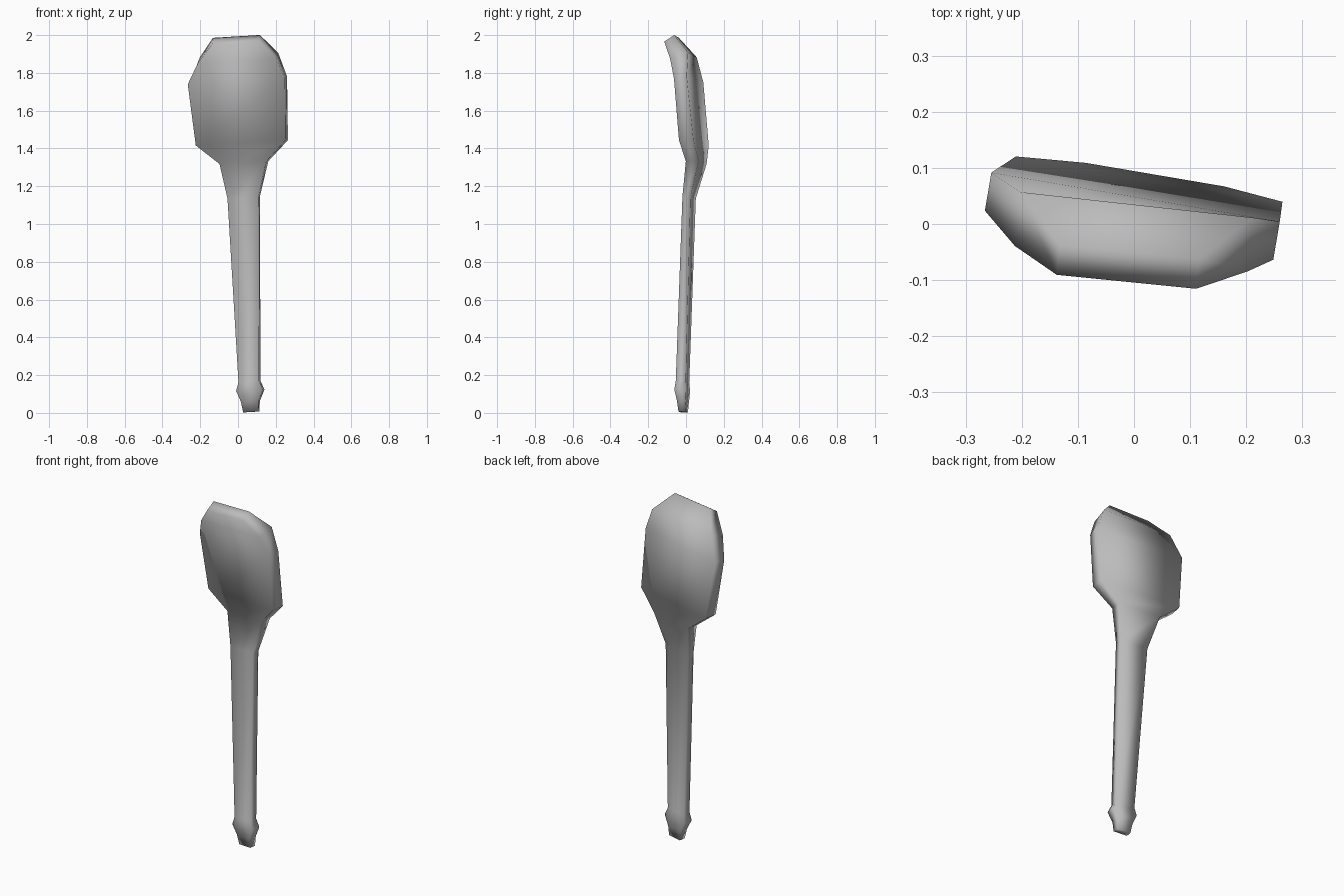
import bpy
import bmesh

cube = bpy.data.objects.get("Cube")
if cube:
    bpy.data.objects.remove(cube, do_unlink=True)

grey = bpy.data.materials.new("plain_grey")
grey.use_nodes = True
colour = (0.5, 0.5, 0.5, 1)
grey.diffuse_color = colour
grey.node_tree.nodes["Principled BSDF"].inputs["Base Color"].default_value = colour

LEAN = 0.06    # the spoon leans a little sideways

# Sections: height, right x, left x, front y, back y, front-to-back drop, turn
SECTIONS = [
    # handle tip and collar
    (0.005, 0.03, 0.11, -0.033, 0.003, 0, -0.17),
    (0.06, 0.02, 0.112, -0.04, 0.008, 0, -0.17),
    (0.12, -0.005, 0.135, -0.05, 0.01, 0, -0.17),
    (0.165, 0.007, 0.115, -0.045, 0.008, 0, -0.17),
    # handle and neck
    (1.14, -0.052, 0.112, -0.005, 0.038, 0, -0.17),
    (1.325, -0.092, 0.155, 0.02, 0.088, 0, -0.17),
    # paddle
    (1.43, -0.217, 0.258, 0.003, 0.08, 0, -0.17),
    (1.765, -0.26, 0.254, -0.02, 0.048, 0.01, -0.17),
    (1.895, -0.207, 0.207, -0.062, 0.034, 0.03, -0.11),
    (1.993, -0.135, 0.113, -0.103, -0.05, 0.035, -0.1),
]


def section_ring(bm, z, x_right, x_left, front, back, drop, turn):
    """Four-cornered slab section, turned slightly about the vertical."""
    middle = (x_right + x_left) / 2
    half = (x_left - x_right) / 2
    shift = turn * (back - front) / 2
    corners = [(-half, front, shift, drop), (half, front, shift, drop),
               (half, back, -shift, 0), (-half, back, -shift, 0)]
    return [bm.verts.new((middle + x + dx, y + turn * x, z - fall + LEAN * x))
            for x, y, dx, fall in corners]


# Spoon: one lofted skin closed at both ends
bm = bmesh.new()
rings = [section_ring(bm, *s) for s in SECTIONS]
for low, high in zip(rings, rings[1:]):
    for i in range(len(low)):
        j = (i + 1) % len(low)
        bm.faces.new((low[i], low[j], high[j], high[i]))
for end in (rings[0], rings[-1]):
    bm.faces.new(end)
bmesh.ops.recalc_face_normals(bm, faces=bm.faces)
for face in bm.faces:
    face.smooth = True

mesh = bpy.data.meshes.new("spoon")
bm.to_mesh(mesh)
bm.free()
mesh.materials.append(grey)
spoon = bpy.data.objects.new("spoon", mesh)
bpy.context.collection.objects.link(spoon)
